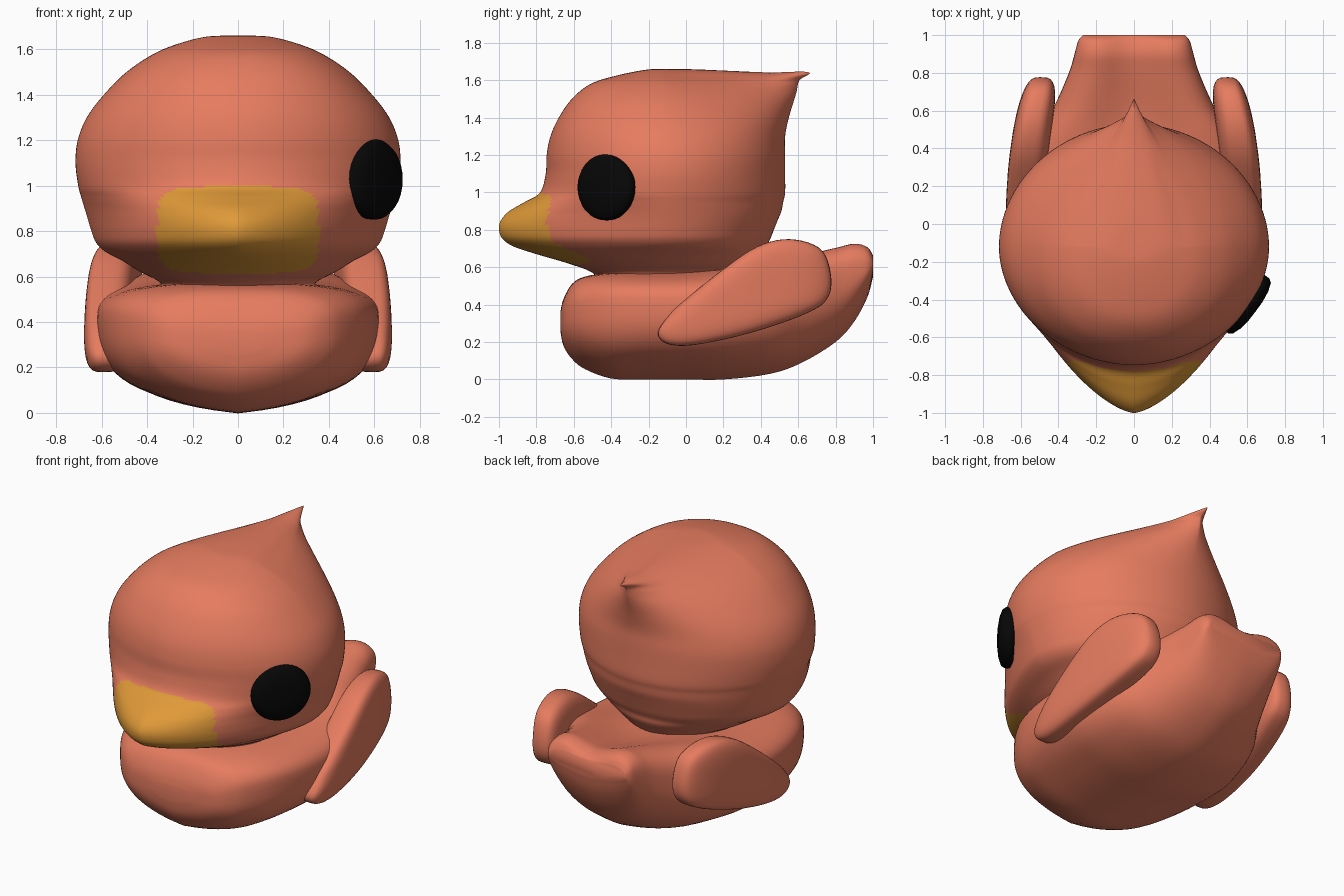
import bpy, bmesh, math
from mathutils import Vector

if "Cube" in bpy.data.objects:
    bpy.data.objects.remove(bpy.data.objects["Cube"])


def material(name, rgb):
    m = bpy.data.materials.new(name)
    m.diffuse_color = (*rgb, 1)
    m.use_nodes = True
    m.node_tree.nodes["Principled BSDF"].inputs["Base Color"].default_value = m.diffuse_color
    return m


coral = material("coral", (0.79, 0.2, 0.115))
orange = material("orange", (0.74, 0.32, 0.04))
black = material("black", (0.002, 0.002, 0.002))


def smooth(keys, steps, closed=False):
    """Catmull-Rom interpolation through key tuples."""
    n, out = len(keys), []
    for i in range(n if closed else n - 1):
        idx = [i - 1, i, i + 1, i + 2]
        idx = [j % n if closed else min(max(j, 0), n - 1) for j in idx]
        a, b, c, d = (keys[j] for j in idx)
        for k in range(steps):
            t = k / steps
            out.append(tuple(
                0.5 * (2 * q + (r - p) * t + (2 * p - 5 * q + 4 * r - s) * t ** 2
                       + (3 * q - p - 3 * r + s) * t ** 3)
                for p, q, r, s in zip(a, b, c, d)))
    return out if closed else out + [keys[-1]]


def section(w, lo, hi, mid, n_lo, n_hi, count):
    """Closed superellipse with different lower and upper halves."""
    pts = []
    for i in range(count):
        a = 2 * math.pi * i / count
        c, s = math.cos(a), math.sin(a)
        e = 2 / (n_hi if s > 0 else n_lo)
        x = math.copysign(w * abs(c) ** e, c)
        v = abs(s) ** e
        pts.append((x, mid + v * (hi - mid) if s > 0 else mid - v * (mid - lo)))
    return pts


def loft(name, rings, mats, rule=None):
    bm = bmesh.new()
    rows = [[bm.verts.new(p) for p in r] for r in rings]
    n = len(rows[0])
    for a, b in zip(rows, rows[1:]):
        for i in range(n):
            bm.faces.new((a[i], a[(i + 1) % n], b[(i + 1) % n], b[i]))
    bm.faces.new(rows[0])
    bm.faces.new(rows[-1])
    bmesh.ops.recalc_face_normals(bm, faces=bm.faces)
    for f in bm.faces:
        f.smooth = True
        if rule and rule(f.calc_center_median()):
            f.material_index = 1
    me = bpy.data.meshes.new(name)
    bm.to_mesh(me)
    bm.free()
    for m in mats:
        me.materials.append(m)
    ob = bpy.data.objects.new(name, me)
    bpy.context.collection.objects.link(ob)
    return ob


# Head with beak and crest: z, half width, front y, back y, front and back roundness
head_keys = [
    (0.50, 0.33, -0.45, 0.32, 2.0, 2.0), (0.57, 0.34, -0.50, 0.36, 2.0, 2.0),
    (0.62, 0.43, -0.63, 0.39, 1.9, 2.0), (0.67, 0.51, -0.80, 0.42, 1.7, 2.0),
    (0.71, 0.585, -0.92, 0.43, 1.55, 2.0), (0.75, 0.625, -0.98, 0.45, 1.52, 2.0),
    (0.80, 0.645, -1.0, 0.47, 1.5, 2.0), (0.85, 0.66, -0.99, 0.49, 1.5, 2.0),
    (0.90, 0.675, -0.945, 0.51, 1.55, 1.97), (0.95, 0.69, -0.86, 0.52, 1.7, 1.95),
    (1.0, 0.703, -0.78, 0.53, 1.88, 1.95), (1.1, 0.715, -0.75, 0.53, 1.93, 1.95),
    (1.2, 0.705, -0.745, 0.53, 1.95, 1.95), (1.3, 0.665, -0.725, 0.53, 2.0, 1.9),
    (1.4, 0.59, -0.68, 0.55, 2.1, 1.75), (1.5, 0.49, -0.61, 0.58, 2.2, 1.5),
    (1.58, 0.37, -0.51, 0.605, 2.2, 1.25), (1.625, 0.26, -0.37, 0.632, 2.1, 1.05),
    (1.655, 0.14, -0.22, 0.12, 2.0, 1.5), (1.66, 0.02, -0.14, -0.10, 2.0, 2.0)]
rings = [[(x, y, z) for x, y in section(w, f, b, -0.12, nf, nb, 160)]
         for z, w, f, b, nf, nb in smooth(head_keys, 6)]
# lift the very tip of the crest
rings = [[(x, y, z + 0.02 * max(0, (y - 0.45) / 0.18)) if z > 1.55 else (x, y, z)
          for x, y, z in r] for r in rings]
loft("head", rings, [coral, orange],
     lambda c: c.y < -0.5 and (abs(c.x) / 0.355) ** 5 + (abs(c.z - 0.805) / 0.19) ** 5 < 1)

# Body and tail: y, half width, bottom z, top z, widest z, dip along the top
body_keys = [
    (-0.672, 0.12, 0.26, 0.36, 0.31, 0), (-0.655, 0.28, 0.18, 0.43, 0.33, 0),
    (-0.61, 0.38, 0.11, 0.51, 0.36, 0), (-0.54, 0.455, 0.055, 0.55, 0.38, 0),
    (-0.40, 0.54, 0.005, 0.57, 0.40, 0), (-0.22, 0.595, 0.0, 0.575, 0.40, 0),
    (0.0, 0.62, 0.0, 0.58, 0.40, 0), (0.20, 0.61, 0.0, 0.60, 0.41, 0.01),
    (0.45, 0.53, 0.03, 0.665, 0.42, 0.07), (0.62, 0.425, 0.09, 0.70, 0.45, 0.08),
    (0.80, 0.345, 0.20, 0.735, 0.52, 0.07), (0.90, 0.315, 0.31, 0.755, 0.57, 0.07),
    (0.97, 0.295, 0.44, 0.73, 0.60, 0.06), (1.0, 0.27, 0.55, 0.67, 0.61, 0.02)]
rings = []
for y, w, lo, hi, mid, dip in smooth(body_keys, 4):
    ring = []
    for x, v in section(w, lo, hi, mid, 2.6, 3.0, 64):
        if v > mid:      # hollow between raised shoulders and tail corners
            v -= dip * math.exp(-(x / (0.5 * w)) ** 2) * (v - mid) / (hi - mid)
        else:            # shallow keel underneath
            v += 0.045 * min(1, abs(x) / 0.4) * (mid - v) / (mid - lo)
        ring.append((x, y, v))
    rings.append(ring)
loft("body", rings, [coral])

# Wings: side outline (y, z) swept through a rounded thickness, curling in at the back
outline = smooth([(-0.15, 0.25), (-0.09, 0.345), (0.0, 0.43), (0.20, 0.59), (0.38, 0.71),
                  (0.55, 0.75), (0.71, 0.705), (0.77, 0.59), (0.765, 0.45), (0.66, 0.36),
                  (0.35, 0.25), (0.05, 0.185), (-0.10, 0.19)], 5, closed=True)
cy = sum(p[0] for p in outline) / len(outline)
cz = sum(p[1] for p in outline) / len(outline)
for side, name in ((1, "right_wing"), (-1, "left_wing")):
    rings = []
    for k in range(21):
        a = math.pi * (k + 0.1) / 20.2
        t, s = -math.cos(a), math.sin(a) ** 0.5
        ring = []
        for y, z in outline:
            yy, zz = cy + (y - cy) * s, cz + (z - cz) * s
            # the inner side sits deeper, buried in the body
            depth = 0.085 if t > 0 else 0.12
            x = 0.595 - 0.16 * max(yy, 0) ** 2 + depth * math.copysign(abs(t) ** 0.6, t)
            ring.append((side * x, yy, zz))
        rings.append(ring)
    loft(name, rings, [coral])

# Single eye: a slightly domed disc on the right cheek
normal = Vector((0.8, -0.6, 0))
tangent = Vector((0.6, 0.8, 0))
centre = Vector((0.6, -0.428, 1.027))
rings = []
for r, d in ((0.165, -0.035), (0.176, -0.02), (0.176, 0.01), (0.163, 0.03),
             (0.12, 0.046), (0.06, 0.055), (0.01, 0.056)):
    rings.append([centre + normal * d + tangent * (r * 1.03 * math.cos(a))
                  + Vector((0, 0, r * math.sin(a)))
                  for a in (2 * math.pi * i / 32 for i in range(32))])
loft("eye", rings, [black])
